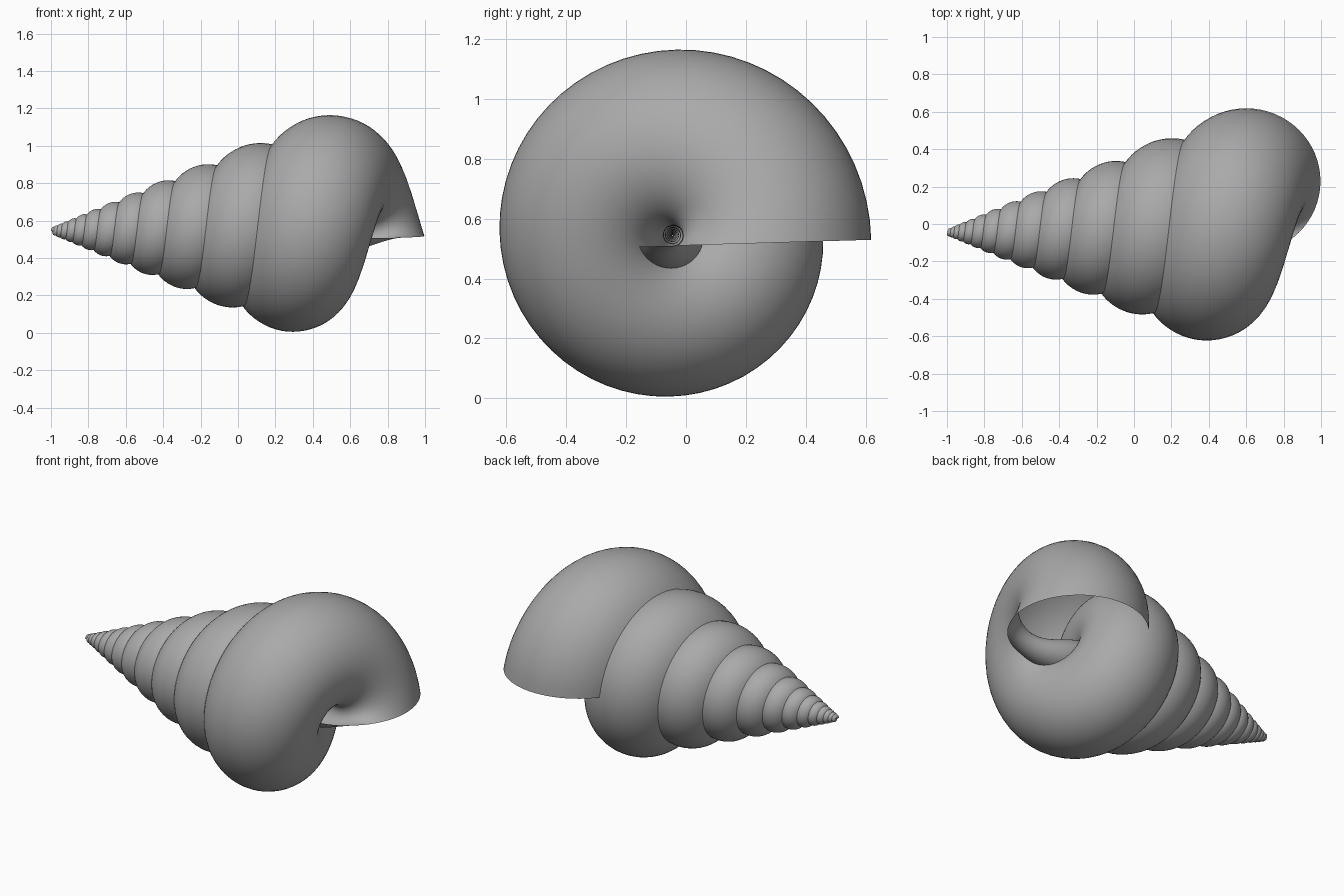
import bpy, bmesh, math
from mathutils import Vector

cube = bpy.data.objects.get("Cube")
if cube:
    bpy.data.objects.remove(cube)

# Shell proportions, all relative to the mouth of the shell
APEX = Vector((-1.04, -0.045, 0.545))   # point the coil grows from, along +x
GROWTH = 1.318                          # size ratio from one whorl to the next
TURNS = 12.5
STEPS, SIDES = 64, 64                   # rings per whorl, points per ring
CENTRE_X, CENTRE_R = 1.64, 0.275        # mouth centre: along and off the axis
TUBE_R, TUBE_X = 0.39, 0.397            # mouth half sizes: radial and axial
END_ANGLE, LEAN = -0.10, 0.13           # mouth position and lean of each ring


def ring_points(turn):
    """Points of the tube's cross-section, 'turn' whorls back from the mouth."""
    scale = GROWTH ** -turn
    a = END_ANGLE + turn * math.tau
    centre = Vector((CENTRE_X, CENTRE_R * math.cos(a), CENTRE_R * math.sin(a)))
    out = Vector((0, math.cos(a + LEAN), math.sin(a + LEAN)))
    for j in range(SIDES):
        t = j * math.tau / SIDES
        offset = out * TUBE_R * math.cos(t) + Vector((TUBE_X * math.sin(t), 0, 0))
        yield APEX + (centre + offset) * scale


# Spiral shell: one growing tube wound round the axis, open at the mouth
bm = bmesh.new()
rings = [[bm.verts.new(p) for p in ring_points(i / STEPS)]
         for i in range(int(TURNS * STEPS) + 1)]
for r0, r1 in zip(rings, rings[1:]):
    for j in range(SIDES):
        k = (j + 1) % SIDES
        bm.faces.new((r0[j], r0[k], r1[k], r1[j]))
bm.faces.new(rings[-1])                 # closed tip
bmesh.ops.recalc_face_normals(bm, faces=bm.faces)
mesh = bpy.data.meshes.new("spiral_shell")
bm.to_mesh(mesh)
bm.free()
shell = bpy.data.objects.new("spiral_shell", mesh)
bpy.context.collection.objects.link(shell)

# Plain grey shell colour
grey = bpy.data.materials.new("shell_grey")
grey.use_nodes = True
colour = (0.4, 0.4, 0.4, 1)
grey.diffuse_color = colour
grey.node_tree.nodes["Principled BSDF"].inputs["Base Color"].default_value = colour
mesh.materials.append(grey)

bpy.context.view_layer.objects.active = shell
shell.select_set(True)
bpy.ops.object.shade_smooth_by_angle(angle=math.radians(40))
